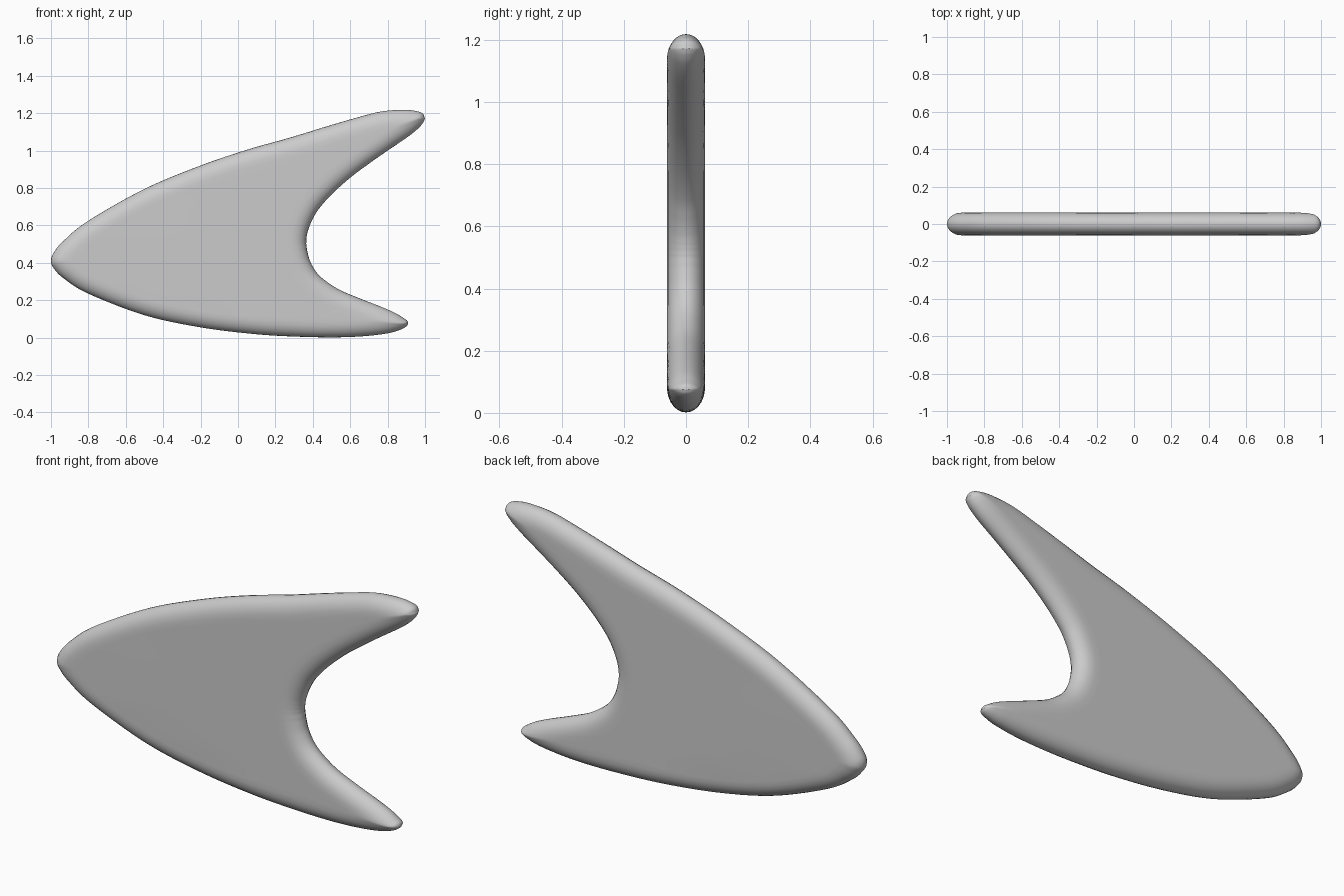
import bpy, bmesh
from mathutils import Vector, kdtree

if "Cube" in bpy.data.objects:
    bpy.data.objects.remove(bpy.data.objects["Cube"])

HALF, ROUND, SUB, EDGE = 0.061, 0.08, 8, 7

# Ribs from upper tip, round the nose, to lower tip: outer x, z, inner x, z
RIBS = [
    (1.0, 1.172, 1.0, 1.172), (.987, 1.198, .99, 1.15), (.95, 1.212, .965, 1.12),
    (.88, 1.218, .91, 1.075), (.76, 1.208, .8, 1.0), (.62, 1.172, .7, .93),
    (.46, 1.125, .6, .855), (.28, 1.07, .5, .765), (.05, 1.005, .43, .685),
    (-.2, .92, .395, .625), (-.5, .795, .375, .575), (-.8, .625, .368, .545),
    (-.93, .52, .366, .53), (-.985, .455, .365, .52), (-1, .41, .365, .51),
    (-.985, .37, .365, .50), (-.93, .315, .367, .485), (-.8, .235, .371, .46),
    (-.5, .12, .385, .41), (-.2, .055, .415, .355), (.1, .018, .46, .31),
    (.35, .004, .54, .257), (.55, .002, .65, .21), (.7, .01, .76, .167),
    (.81, .025, .84, .132), (.87, .043, .885, .105), (.9, .06, .905, .09),
    (.91, .075, .91, .075)]


def spline(pts, sub):
    """Smooth curve through all points."""
    p = [2 * pts[0] - pts[1]] + pts + [2 * pts[-1] - pts[-2]]
    out = []
    for i in range(1, len(p) - 2):
        a, b, c, d = p[i - 1:i + 3]
        for k in range(sub):
            t = k / sub
            out.append(0.5 * (2 * b + (c - a) * t + (2 * a - 5 * b + 4 * c - d) * t * t
                              + (3 * b - a - 3 * c + d) * t ** 3))
    return out + [pts[-1]]


outer_pts = [Vector((r[0], 0, r[1])) for r in RIBS]
inner_pts = [Vector((r[2], 0, r[3])) for r in RIBS]
# Slightly rounder ends: mirror the first step across the tip
outer, inner = spline(outer_pts, SUB), spline(inner_pts, SUB)

# Dense outline, for the distance to the rim
dense = spline(outer_pts, 100) + spline(inner_pts, 100)
tree = kdtree.KDTree(len(dense))
for i, p in enumerate(dense):
    tree.insert(p, i)
tree.balance()

# Closed ring across each rib, with a rounded rim
bm = bmesh.new()
rings = []
for o, n in zip(outer, inner):
    w = (n - o).length
    e = min(0.16, 0.45 * w)
    near = [e * (k / EDGE) ** 2 / w if w > 1e-6 else 0 for k in range(EDGE + 1)]
    steps = near + [0.5] + [1 - s for s in reversed(near)]
    front, back = [], []
    for j, s in enumerate(steps):
        p = o.lerp(n, s)
        rim = j in (0, len(steps) - 1)
        d = 0 if rim else min(tree.find(p)[2] / ROUND, 1)
        y = HALF * (1 - (1 - d) ** 2) ** 0.5
        front.append(bm.verts.new((p.x, -y, p.z)))
        back.append(front[-1] if rim else bm.verts.new((p.x, y, p.z)))
    rings.append(front + back[-2:0:-1])

for a, b in zip(rings, rings[1:]):
    for j in range(len(a)):
        k = (j + 1) % len(a)
        bm.faces.new((a[j], a[k], b[k], b[j]))
bmesh.ops.remove_doubles(bm, verts=bm.verts, dist=0.00005)
bmesh.ops.recalc_face_normals(bm, faces=bm.faces)
for f in bm.faces:
    f.smooth = True

mesh = bpy.data.meshes.new("swept_fin")
bm.to_mesh(mesh)
bm.free()
fin = bpy.data.objects.new("swept_fin", mesh)
bpy.context.collection.objects.link(fin)
